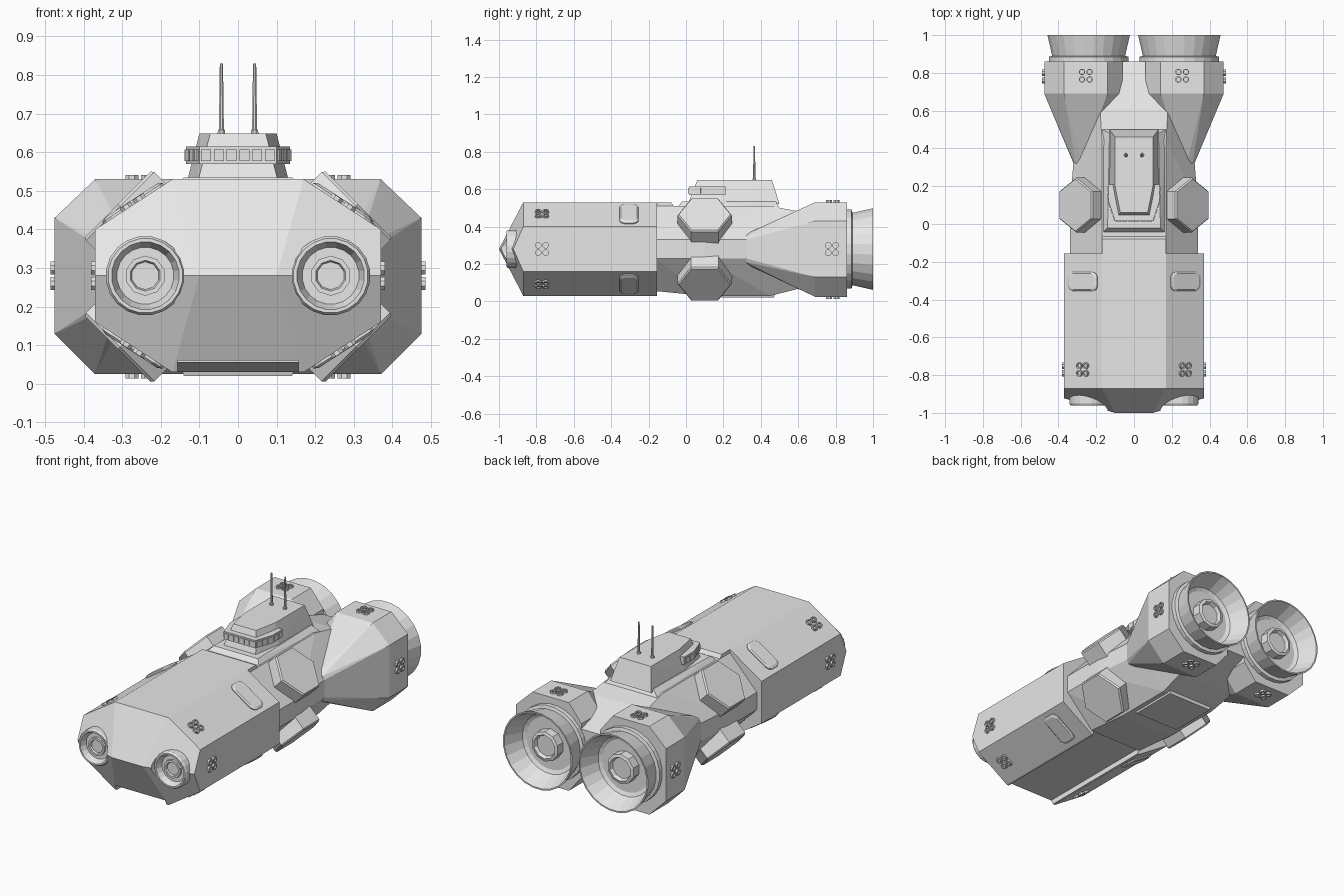
import bpy, bmesh, math
from mathutils import Matrix, Vector

if "Cube" in bpy.data.objects:
    bpy.data.objects.remove(bpy.data.objects["Cube"])

grey = bpy.data.materials.new("hull_grey")
grey.diffuse_color = (0.8, 0.8, 0.8, 1)
grey.use_nodes = True
grey.node_tree.nodes["Principled BSDF"].inputs["Base Color"].default_value = grey.diffuse_color


def finish(name, bm):
    bmesh.ops.recalc_face_normals(bm, faces=bm.faces)
    me = bpy.data.meshes.new(name)
    bm.to_mesh(me)
    bm.free()
    me.materials.append(grey)
    ob = bpy.data.objects.new(name, me)
    bpy.context.collection.objects.link(ob)
    return ob


def solid(name, pts, both=False):
    """Convex solid around points; both adds the points mirrored in x."""
    if both:
        pts = list(pts) + [(-x, y, z) for x, y, z in pts]
    bm = bmesh.new()
    for p in pts:
        bm.verts.new(p)
    res = bmesh.ops.convex_hull(bm, input=bm.verts)
    loose = {e for k in ("geom_interior", "geom_unused") for e in res[k]
             if isinstance(e, bmesh.types.BMVert)}
    bmesh.ops.delete(bm, geom=list(loose), context='VERTS')
    bmesh.ops.dissolve_limit(bm, angle_limit=0.02, verts=bm.verts, edges=bm.edges)
    return finish(name, bm)


def box(name, x0, x1, y0, y1, z0, z1):
    return solid(name, [(x, y, z) for x in (x0, x1) for y in (y0, y1) for z in (z0, z1)])


def frame(center, normal, u=(0, 1, 0)):
    """Matrix with local x along u and local z along the normal."""
    n, u = Vector(normal).normalized(), Vector(u).normalized()
    m = Matrix((u, n.cross(u), n)).transposed().to_4x4()
    m.translation = center
    return m


def lathe(name, profile, n, m):
    """Revolve (radius, height) pairs; zero radius closes an end."""
    bm = bmesh.new()
    rings = []
    for r, h in profile:
        k = n if r > 0 else 1
        rings.append([bm.verts.new(m @ Vector((r * math.cos((i + .5) * math.tau / n),
                                               r * math.sin((i + .5) * math.tau / n), h)))
                      for i in range(k)])
    for a, b in zip(rings, rings[1:]):
        for i in range(n):
            j = (i + 1) % n
            quad = [a[i % len(a)], a[j % len(a)], b[j % len(b)], b[i % len(b)]]
            bm.faces.new(list(dict.fromkeys(quad)))
    return finish(name, bm)


def plate(name, outline, h, m, inset=0.0):
    """Extruded outline whose outer face shrinks by the inset fraction."""
    return solid(name, [m @ Vector((x * k, y * k, z)) for x, y in outline
                        for k, z in ((1, -0.01), (1, h * .5), (1 - inset, h))])


def cut(ob, cutter):
    mod = ob.modifiers.new("cut", 'BOOLEAN')
    mod.operation, mod.solver, mod.object = 'DIFFERENCE', 'EXACT', cutter
    bpy.context.view_layer.objects.active = ob
    bpy.ops.object.modifier_apply(modifier=mod.name)
    bpy.data.objects.remove(cutter)


def cluster(name, center, normal):
    """Four small ringed thrusters in a square."""
    m = frame(center, normal)
    ring = [(0, -.01), (.018, -.01), (.018, .011), (.011, .011), (.011, .003), (0, .003)]
    for a in (-.02, .02):
        for b in (-.02, .02):
            lathe(name, ring, 8, m @ Matrix.Translation((a, b, 0)))


# forward hull with wedge bow
fore = [(x, y, z) for y in (-.87, -.155)
        for x, z in ((.17, .53), (.37, .40), (.37, .16), (.17, .03))]
fore += [(.10, -1.0, .28), (.37, -.923, .28)]
body = solid("forward_hull", fore, True)
cut(body, box("belly_groove", -.157, .157, -1.2, -.1, -.1, .06))

# bow intakes sunk into the hull
for s in (1, -1):
    m = frame((s * .24, -.88, .28), (0, -1, 0), (1, 0, 0))
    cut(body, lathe("intake_hole", [(0, .005), (.1, .005), (.1, .25), (0, .25)], 20, m))
    lathe("intake_ring", [(0, 0), (.103, 0), (.103, .07), (.097, .08), (.088, .08),
                          (.074, .045), (0, .045)], 20, m)
    lathe("intake_hub", [(0, .03), (.052, .03), (.052, .06), (.04, .06), (.036, .05),
                         (0, .05)], 10, m)

# middle hull and its collar
mid = []
for y, xt, zt, xs, zb in ((-.16, .17, .51, .34, .055), (.1, .17, .51, .34, .03),
                          (.45, .17, .51, .31, .03), (.61, .18, .48, .25, .07),
                          (.86, .06, .40, .10, .15)):
    mid += [(xt, y, zt), (xs, y, .33), (xs, y, .23), (xt, y, zb)]
solid("middle_hull", mid, True)
solid("collar", [(.17, -.16, .53), (.17, -.08, .53), (.17, -.05, .49), (.17, -.16, .49)], True)
solid("belly_plate", [(.15, .18, .05), (.15, .48, .05), (.14, .19, .02), (.14, .47, .02)], True)

# command tower
solid("tower_base", [(.17, -.05, .50), (.17, .50, .50), (.14, -.02, .535), (.13, .48, .535)], True)
solid("tower", [(.105, .01, .52), (.133, .18, .52), (.13, .50, .52),
                (.072, .06, .648), (.10, .20, .648), (.10, .46, .648)], True)
solid("bridge_band", [(x, y, z) for x, y in ((.10, .015), (.135, .12), (.135, .21))
                      for z in (.57, .615)], True)
square = [(-.013, -.015), (.013, -.015), (.013, .015), (-.013, .015)]
for i in range(6):
    plate("bridge_window", square, .004,
          frame(((i - 2.5) * .033, .015, .592), (0, -1, 0), (1, 0, 0)))
for s in (1, -1):
    for t in (.18, .5, .82):
        plate("bridge_window", square, .004,
              frame((s * (.10 + .035 * t), .015 + .105 * t, .592),
                    (s * .105, -.035, 0), (s * .035, .105, 0)))
    for y in (.145, .185):
        plate("bridge_window", square, .004, frame((s * .135, y, .592), (s, 0, 0)))
    # antennas
    lathe("antenna", [(0, -.01), (.011, -.01), (.010, .012), (.007, .014),
                      (.0045, .185), (0, .185)], 8, frame((s * .043, .365, .645), (0, 0, 1)))

# rear nacelles and engines
for s in (1, -1):
    big = ((.14, .53), (.37, .53), (.475, .43), (.475, .13), (.37, .025),
           (.14, .025), (.06, .12), (.06, .43))
    small = ((.28, .36), (.31, .35), (.32, .33), (.32, .23), (.31, .21),
             (.28, .20), (.24, .23), (.24, .33))
    solid("nacelle", [(s * x, y, z) for x, z in big for y in (.69, .86)] +
          [(s * x, .32, z) for x, z in small])
    m = frame((s * .24, .86, .28), (0, 1, 0), (1, 0, 0))
    lathe("engine_bell", [(0, -.01), (.213, -.01), (.213, .025), (.195, .03), (.22, .14),
                          (.212, .14), (.17, .035), (.15, .025), (0, .025)], 24, m)
    lathe("engine_hub", [(0, .01), (.085, .01), (.085, .075), (.068, .08), (.06, .06),
                         (0, .06)], 10, m)
    cluster("nacelle_thruster", (s * .475, .78, .28), (s, 0, 0))
    cluster("hull_side_thruster", (s * .37, -.77, .28), (s, 0, 0))
    for t in (1, -1):
        cluster("nacelle_thruster", (s * .255, .785, .2775 + t * .2525), (0, 0, t))

        # details on the sloped hull faces
        slope = (s * .13, 0, t * .20)
        cluster("hull_thruster", (s * .27, -.77, .28 + t * .185), slope)
        hatch = [(a * (.05 - i), b * (.066 + j)) for a in (-1, 1) for b in (-1, 1)
                 for i, j in ((0, 0), (.008, .017), (.025, .027))]
        plate("hatch", hatch, .012, frame((s * .27, -.305, .28 + t * .185), slope), .14)

        # hexagonal side pods
        hexagon = [(.145 * math.cos(i * math.pi / 3), .145 * math.sin(i * math.pi / 3))
                   for i in range(6)]
        m = frame((s * .311, .1, .2775 + t * .188), (s, 0, t))
        solid("side_pod", [m @ Vector((x * k, y * k, z)) for x, y in hexagon
                           for k, z in ((1, -.12), (1, -.008), (.95, 0))])
